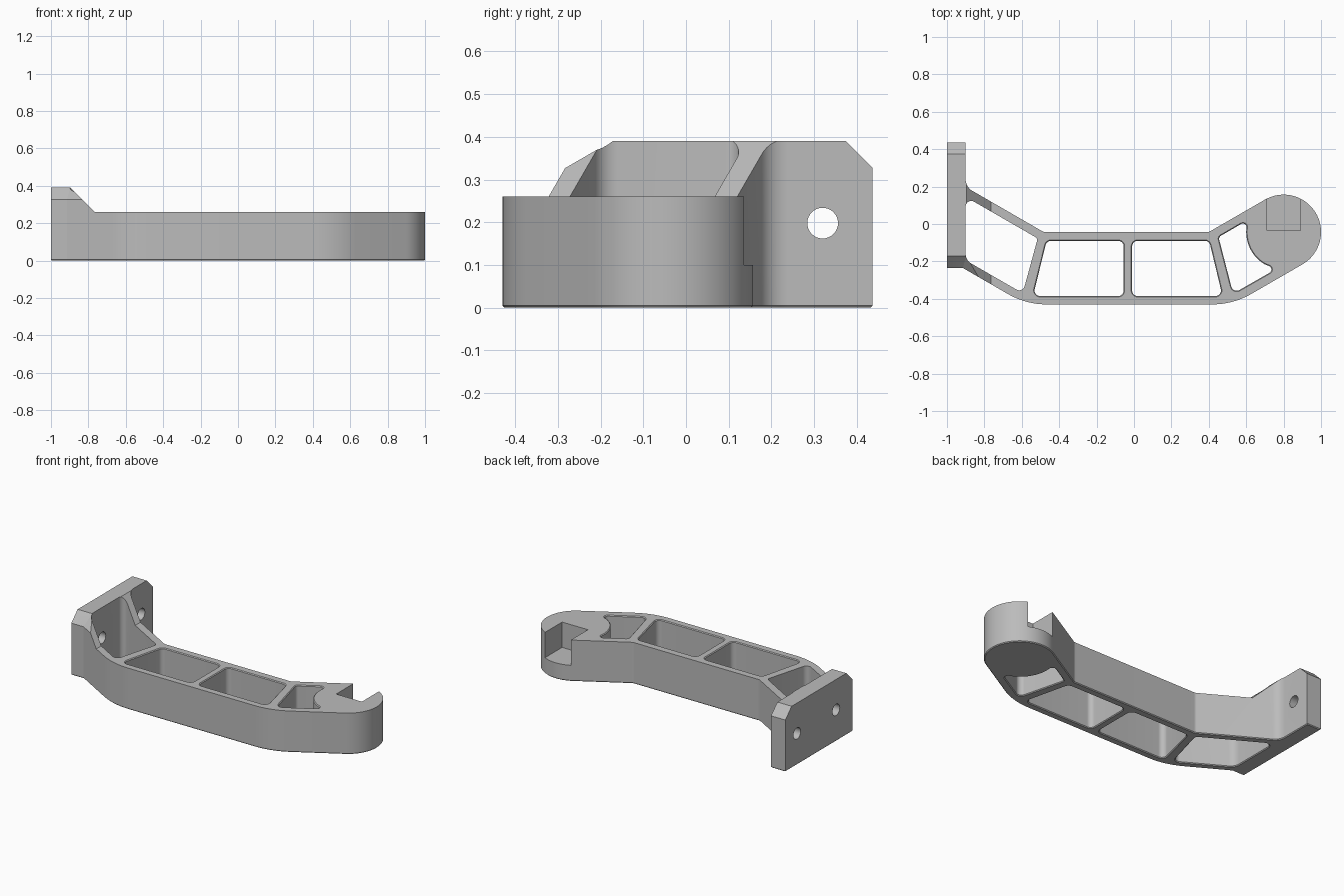
import bpy, bmesh
from math import sin, cos, tan, radians, pi
from mathutils import Vector, Matrix

if "Cube" in bpy.data.objects:
    bpy.data.objects.remove(bpy.data.objects["Cube"])

grey = bpy.data.materials.new("mid_grey")
grey.use_nodes = True
grey.diffuse_color = (0.5, 0.5, 0.5, 1)
grey.node_tree.nodes["Principled BSDF"].inputs["Base Color"].default_value = (0.5, 0.5, 0.5, 1)

HEIGHT, ARM_TOP, EDGE = 0.39, 0.26, 0.005
BOSS, BOSS_R = Vector((0.8, -0.043)), 0.2


def on_boss(deg, r=0):
    a = radians(deg)
    return (BOSS.x + BOSS_R * cos(a), BOSS.y + BOSS_R * sin(a), r)


def rounded(corners, steps=12):
    """Polygon from (x, y, radius) corners, each rounded by its radius."""
    pts = []
    for i, (x, y, r) in enumerate(corners):
        p = Vector((x, y))
        if r == 0:
            pts.append(p)
            continue
        a = (Vector(corners[i - 1][:2]) - p).normalized()
        b = (Vector(corners[(i + 1) % len(corners)][:2]) - p).normalized()
        half = a.angle(b) / 2
        centre = p + (a + b).normalized() * r / sin(half)
        start = p + a * r / tan(half) - centre
        sweep = (pi - 2 * half) * (1 if a.cross(b) < 0 else -1)
        for k in range(steps + 1):
            pts.append(centre + Matrix.Rotation(sweep * k / steps, 2) @ start)
    return pts


def grown(pts, d):
    """Offset a counter-clockwise polygon outwards by d."""
    out = []
    for i, p in enumerate(pts):
        a = (p - pts[i - 1]).normalized()
        b = (pts[(i + 1) % len(pts)] - p).normalized()
        n = (Vector((a.y, -a.x)) + Vector((b.y, -b.x))).normalized()
        out.append(p + n * d / max(n.dot(Vector((a.y, -a.x))), 0.5))
    return out


def make(name, bm):
    bmesh.ops.recalc_face_normals(bm, faces=bm.faces)
    mesh = bpy.data.meshes.new(name)
    bm.to_mesh(mesh)
    bm.free()
    mesh.materials.append(grey)
    ob = bpy.data.objects.new(name, mesh)
    bpy.context.collection.objects.link(ob)
    return ob


def prism(name, pts, rings, matrix=Matrix()):
    """Stack of the polygon at each (height, offset) ring."""
    bm = bmesh.new()
    loops = [[bm.verts.new((p.x, p.y, z)) for p in grown(pts, d)] for z, d in rings]
    bm.faces.new(loops[0][::-1])
    bm.faces.new(loops[-1])
    for lo, hi in zip(loops, loops[1:]):
        for i in range(len(pts)):
            bm.faces.new((lo[i - 1], lo[i], hi[i], hi[i - 1]))
    bm.transform(matrix)
    return make(name, bm)


def block(name, lo, hi, planes=()):
    """Box trimmed to the positive side of each (point, normal) plane."""
    lo, hi = Vector(lo), Vector(hi)
    bm = bmesh.new()
    bmesh.ops.create_cube(bm, size=1)
    bm.transform(Matrix.Translation((lo + hi) / 2) @ Matrix.Diagonal((*(hi - lo), 1)))
    for co, no in planes:
        cut = bmesh.ops.bisect_plane(bm, geom=bm.verts[:] + bm.edges[:] + bm.faces[:],
                                     plane_co=co, plane_no=no, clear_inner=True)
        edges = [e for e in cut["geom_cut"] if isinstance(e, bmesh.types.BMEdge)]
        bmesh.ops.contextual_create(bm, geom=edges)
    return make(name, bm)


# Body: mounting plate, bent arm and round boss in one outline
outline = rounded(
    [(-1, -0.235, 0), (-0.915, -0.235, 0), (-0.578, -0.43, 0.42), (0.53, -0.43, 0.42)]
    + [on_boss(d) for d in range(-60, 121, 5)]
    + [(0.4, -0.043, 0.03), (-0.483, -0.043, 0.03), (-0.9, 0.198, 0.07),
       (-0.9, 0.437, 0), (-1, 0.437, 0)])
body = prism("bracket_body", outline, [(0, -EDGE), (EDGE, 0), (HEIGHT, 0)])

cutters = []

# Ramp from the plate down to the arm's top
ramp = [Vector(p) for p in ((-1.165, 0.66), (-0.765, ARM_TOP), (1.1, ARM_TOP), (1.1, 0.66))]
cutters.append(prism("ramp_cutter", ramp, [(-1, 0), (1, 0)], Matrix.Rotation(pi / 2, 4, "X")))

# Chamfered upper corners of the plate and front arm
cutters.append(block("front_chamfer_cutter", (-1.1, -0.6, 0.27), (-0.7, 0, 0.5), [
    ((-1, -0.235, 0.327), (0, -1, 1)),
    ((-0.915, -0.235, 0.327), (-0.5, -0.866, 1))]))
cutters.append(block("back_chamfer_cutter", (-1.1, 0.3, 0.3), (-0.8, 0.6, 0.5), [
    ((-1, 0.437, 0.327), (0, 1, 1))]))

# Lightening pockets with slightly flared rims
pockets = [
    [(-0.9, -0.194, 0.06), (-0.595, -0.37, 0.03), (-0.515, -0.077, 0.02), (-0.9, 0.145, 0.03)],
    [(-0.54, -0.385, 0.03), (-0.055, -0.385, 0.03), (-0.055, -0.09, 0.03), (-0.467, -0.09, 0.03)],
    [(-0.01, -0.385, 0.03), (0.473, -0.385, 0.03), (0.402, -0.09, 0.03), (-0.01, -0.09, 0.03)],
    [(0.452, -0.07, 0.02), (0.53, -0.372, 0.03), on_boss(259, 0.02)]
    + [on_boss(d) for d in range(240, 175, -4)] + [on_boss(161, 0.02)],
]
for i, corners in enumerate(pockets):
    rings = [(-0.01, EDGE + 0.01), (EDGE, 0)]
    rings += [(0.6, 0)] if i == 0 else [(ARM_TOP - EDGE, 0), (ARM_TOP + 0.01, EDGE + 0.01)]
    cutters.append(prism("pocket_cutter", rounded(corners), rings))

# Square notch in the boss, open to the back
cutters.append(block("notch_cutter", (0.71, -0.035, 0.1), (0.89, 0.4, 0.5)))

# Screw holes through the plate
circle = [Vector((cos(k * pi / 16), sin(k * pi / 16))) * 0.036 for k in range(32)]
for y in (0.32, -0.07):
    place = Matrix.Translation((-0.95, y, 0.198)) @ Matrix.Rotation(pi / 2, 4, "Y")
    cutters.append(prism("hole_cutter", circle, [(-0.1, 0), (0.1, 0)], place))

# Apply every cut, then shade
bpy.ops.object.select_all(action="DESELECT")
bpy.context.view_layer.objects.active = body
body.select_set(True)
for cutter in cutters:
    cutter.hide_render = True
    mod = body.modifiers.new("cut", "BOOLEAN")
    mod.operation, mod.solver, mod.object = "DIFFERENCE", "EXACT", cutter
    bpy.ops.object.modifier_apply(modifier=mod.name)
    bpy.data.objects.remove(cutter)
bpy.ops.object.shade_smooth_by_angle(angle=radians(25))
